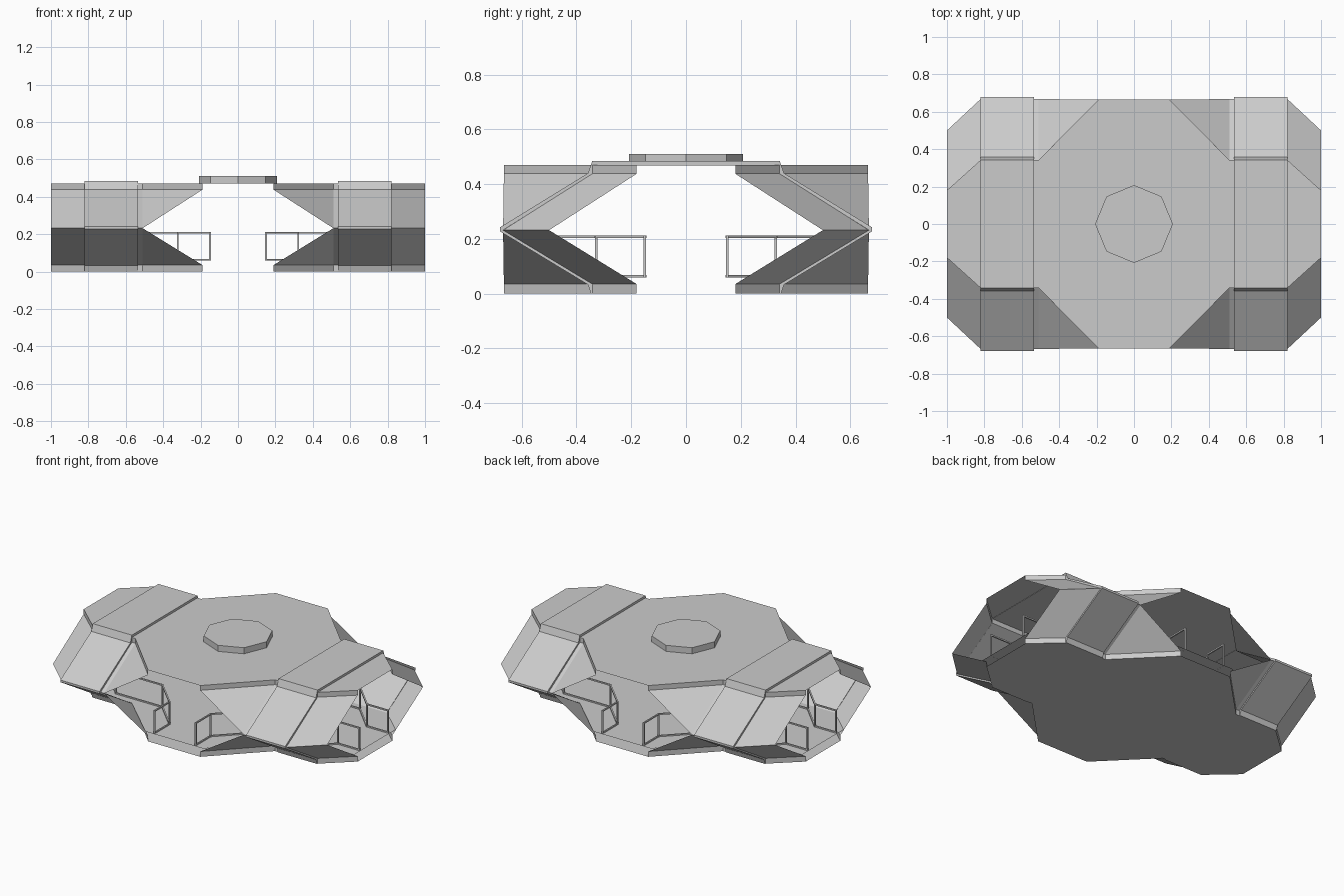
import bpy, bmesh, math
from mathutils import Vector

if "Cube" in bpy.data.objects:
    bpy.data.objects.remove(bpy.data.objects["Cube"])

# plan outline of one quadrant at roof/floor level, and the wider waist line
INNER = [(.19, .665), (.51, .342), (.82, .342), (1, .18)]
WAIST = [(.51, .668), (.51, .668), (.82, .668), (1, .5)]


def make(name, bm, mirror=()):
    bmesh.ops.remove_doubles(bm, verts=bm.verts, dist=1e-5)
    me = bpy.data.meshes.new(name)
    bm.to_mesh(me)
    bm.free()
    ob = bpy.data.objects.new(name, me)
    bpy.context.collection.objects.link(ob)
    if mirror:
        mod = ob.modifiers.new("Mirror", 'MIRROR')
        mod.use_axis = ['x' in mirror, 'y' in mirror, False]
    return ob


def sheet(name, quadrant, z, up=True):
    # flat plate outline: one quadrant reflected to all four
    q = list(quadrant)
    pts = (q + [(x, -y) for x, y in reversed(q)]
           + [(-x, -y) for x, y in q] + [(-x, y) for x, y in reversed(q)])
    if up:
        pts.reverse()
    bm = bmesh.new()
    bm.faces.new([bm.verts.new((x, y, z)) for x, y in pts])
    return make(name, bm)


# roof, underside and raised inner floor
sheet("roof", INNER, .47)
sheet("underside", INNER, 0, up=False)
sheet("inner_floor", [(.21, .665), (.51, .38), (.82, .38), (1, .215)], .06)

# corner walls: skirt, lower slope, upper slope, rim
bm = bmesh.new()
levels = [(INNER, 0), (INNER, .035), (WAIST, .232), (INNER, .438), (INNER, .47)]
for (lo, z0), (hi, z1) in zip(levels, levels[1:]):
    for i in range(3):
        quad = [(*lo[i + 1], z0), (*lo[i], z0), (*hi[i], z1), (*hi[i + 1], z1)]
        corners = list(dict.fromkeys(quad))
        bm.faces.new([bm.verts.new(c) for c in corners])
make("corner_walls", bm, "xy")

# raised straps wrapping over the roof and down the long sides
profile = [(0, .485), (.342, .485), (.358, .44), (.68, .242), (.68, .228),
           (.358, .033), (.347, 0), (.336, 0), (.34, .035), (.664, .235),
           (.34, .438), (.34, .468), (0, .468)]
bm = bmesh.new()
a = [bm.verts.new((.535, y, z)) for y, z in profile]
b = [bm.verts.new((.82, y, z)) for y, z in profile]
bm.faces.new(a)
bm.faces.new(b[::-1])
for i in range(len(a) - 1):      # left open on the mirror plane
    bm.faces.new((a[i], b[i], b[i + 1], a[i + 1]))
bmesh.ops.recalc_face_normals(bm, faces=bm.faces)
make("roof_straps", bm, "xy")

# octagonal roof hatch
bpy.ops.mesh.primitive_cylinder_add(vertices=8, radius=.208, depth=.04,
                                    location=(0, 0, .49))
bpy.context.object.name = "roof_hatch"


# railings inside each corner
def bar(bm, p, q, t=.009):
    p, q = Vector(p), Vector(q)
    d = q - p
    rot = d.to_track_quat('Z', 'Y').to_matrix().to_4x4()
    r = bmesh.ops.create_cube(bm, size=1)["verts"]
    bmesh.ops.scale(bm, vec=(t, t, d.length + t), verts=r)
    bmesh.ops.transform(bm, matrix=rot, verts=r)
    bmesh.ops.translate(bm, vec=(p + q) / 2, verts=r)


bm = bmesh.new()
path = [(.15, .655), (.15, .5), (.322, .328), (.66, .328), (.835, .15), (.99, .15)]
for x, y in path:
    bar(bm, (x, y, .064), (x, y, .208))
for p, q in zip(path, path[1:]):
    for z in (.064, .208):
        bar(bm, (*p, z), (*q, z))
make("railings", bm, "xy")
